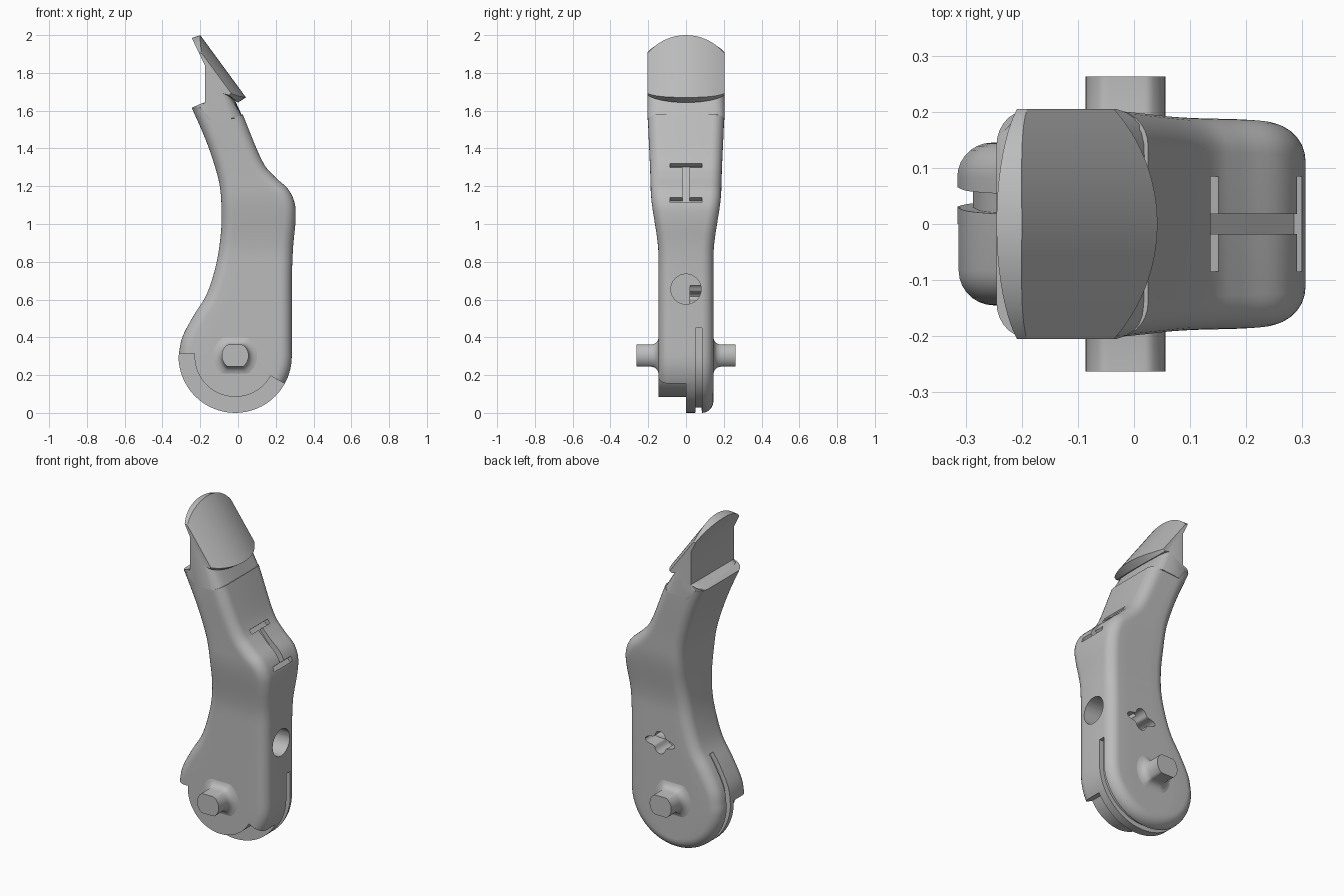
import bpy, bmesh, math
from mathutils import Vector

cube = bpy.data.objects.get("Cube")
if cube:
    bpy.data.objects.remove(cube, do_unlink=True)

grey = bpy.data.materials.new("plain_grey")
grey.use_nodes = True
grey.diffuse_color = (0.5, 0.5, 0.5, 1)
grey.node_tree.nodes["Principled BSDF"].inputs["Base Color"].default_value = (0.5, 0.5, 0.5, 1)


def loft(name, rings):
    """Closed skin through equal-length rings of 3D points, capped at both ends."""
    bm = bmesh.new()
    loops = [[bm.verts.new(p) for p in ring] for ring in rings]
    n = len(loops[0])
    for a, b in zip(loops, loops[1:]):
        for i in range(n):
            j = (i + 1) % n
            bm.faces.new((a[i], a[j], b[j], b[i]))
    if (rings[0][0] - rings[0][n // 2 - 1]).length > 1e-5:
        bm.faces.new(loops[0])
    bm.faces.new(loops[-1])
    bmesh.ops.remove_doubles(bm, verts=bm.verts, dist=1e-5)
    bmesh.ops.recalc_face_normals(bm, faces=bm.faces)
    mesh = bpy.data.meshes.new(name)
    bm.to_mesh(mesh)
    bm.free()
    mesh.materials.append(grey)
    obj = bpy.data.objects.new(name, mesh)
    bpy.context.collection.objects.link(obj)
    return obj


def prism(name, outline, y0, y1):
    return loft(name, [[Vector((x, y, z)) for x, z in outline] for y in (y0, y1)])


def activate(obj):
    bpy.ops.object.select_all(action='DESELECT')
    obj.select_set(True)
    bpy.context.view_layer.objects.active = obj


def cut(obj, cutter):
    cutter.hide_render = True
    mod = obj.modifiers.new("cut", 'BOOLEAN')
    mod.operation, mod.solver, mod.object = 'DIFFERENCE', 'EXACT', cutter
    activate(obj)
    bpy.ops.object.modifier_apply(modifier=mod.name)
    bpy.data.objects.remove(cutter, do_unlink=True)


def smooth(obj):
    activate(obj)
    bpy.ops.object.shade_smooth_by_angle(angle=math.radians(32))


def spline(pts, steps=5):
    p = [Vector(q) for q in pts]
    p = [p[0] * 2 - p[1]] + p + [p[-1] * 2 - p[-2]]
    out = []
    for a, b, c, d in zip(p, p[1:], p[2:], p[3:]):
        for i in range(steps):
            t = i / steps
            out.append(0.5 * (2 * b + (c - a) * t + (2 * a - 5 * b + 4 * c - d) * t * t
                              + (3 * b - a - 3 * c + d) * t ** 3))
    return out + [p[-2]]


def ease(a, b, z):
    t = min(max((z - a) / (b - a), 0), 1)
    return t * t * (3 - 2 * t)


def half_width(z):
    return 0.145 + 0.042 * ease(0.82, 1.2, z) + 0.016 * ease(1.15, 1.65, z)


def circle(cx, cz, r, n=32):
    return [(cx + r * math.cos(2 * math.pi * i / n), cz + r * math.sin(2 * math.pi * i / n))
            for i in range(n)]


# Side outlines of the link: round knuckle, then the two flowing edges
CX, CZ, R = -0.015, 0.3, 0.3
arc = [i * math.pi / 2 / 16 for i in range(16)]
left = [Vector((CX - R * math.sin(a), CZ - R * math.cos(a))) for a in arc]
right = [Vector((CX + R * math.sin(a), CZ - R * math.cos(a))) for a in arc]
left += spline([(-.315, .3), (-.295, .4), (-.235, .515), (-.165, .63), (-.115, .79), (-.09, .96),
                (-.088, 1.1), (-.1, 1.22), (-.14, 1.36), (-.185, 1.48), (-.245, 1.615)])
right += spline([(.285, .3), (.285, .45), (.285, .6), (.286, .74), (.292, .88), (.305, 1.02),
                 (.3, 1.11), (.265, 1.185), (.19, 1.255), (.125, 1.34), (.025, 1.58)])


def inward(pts, first, sign):
    out = []
    for i in range(len(pts)):
        before = pts[i - 1] if i else first
        t = (pts[min(i + 1, len(pts) - 1)] - before).normalized()
        out.append(Vector((t.y, -t.x)) * sign)
    return out


left_in = inward(left, right[1], 1)
right_in = inward(right, left[1], -1)

# Link body with rounded long edges
FILLET, K, MIDS = 0.062, 7, 4
rings = []
for l, r, ln, rn in zip(left, right, left_in, right_in):
    def edge(p, n):
        pts = []
        for k in range(K + 1):
            a = k / K * math.pi / 2
            q = p + n * FILLET * (1 - math.cos(a))
            pts.append((q, half_width(q.y) - FILLET * (1 - math.sin(a))))
        return pts
    le, re = edge(l, ln), edge(r, rn)
    mids = []
    for m in range(1, MIDS + 1):
        q = le[-1][0].lerp(re[-1][0], m / (MIDS + 1))
        mids.append((q, half_width(q.y)))
    half = le + mids + re[::-1]
    rings.append([Vector((q.x, -w, q.y)) for q, w in half]
                 + [Vector((q.x, w, q.y)) for q, w in half[::-1]])
body = loft("link_body", rings)

# Stepped hinge stop on the front half of the knuckle
sweep = [math.pi * 0.978 + i / 40 * (math.radians(331) - math.pi * 0.978) for i in range(41)]
ring = [(CX + 0.215 * math.cos(a), CZ + 0.215 * math.sin(a)) for a in sweep]
ring += [(CX + 0.5 * math.cos(a), CZ + 0.5 * math.sin(a)) for a in sweep[::-1]]
ring[-1] = (-0.5, ring[0][1])
cut(body, prism("stop_cutter", ring, -0.4, 0.0))

# Cord groove following the outline around the knuckle
path = [(p, n) for p, n in zip(left, left_in) if p.y <= 0.6][::-1]
bottom = len(path)
path += [(p, n) for p, n in zip(right[1:], right_in[1:]) if p.y <= 0.48]
groove = []
for i, (p, n) in enumerate(path):
    y = 0.035 + 0.032 * ease(0, bottom, i)
    a, b = p + n * 0.028, p - n * 0.05
    groove.append([Vector((q.x, y + s, q.y)) for q, s in
                   ((a, -.018), (a, .018), (b, .018), (b, -.018))])
cut(body, loft("groove_cutter", groove))

# Round socket in the outer edge
socket = [[Vector((x, y, z)) for y, z in circle(0, 0.655, 0.08)] for x in (0.05, 0.4)]
cut(body, loft("socket_cutter", socket))

# Lobed keyhole in the back face
lobes = []
for i in range(48):
    a = 2 * math.pi * i / 48
    r = 0.062 + 0.016 * math.cos(4 * a)
    lobes.append((0.07 + 1.25 * r * math.cos(a), 0.615 + 0.85 * r * math.sin(a)))
cut(body, prism("keyhole_cutter", lobes, 0.02, 0.3))

# Bar-ended slot on the outer bulge
top, low = Vector((0.13, 1.315)), Vector((0.3, 1.115))
along = (low - top).normalized()
out = Vector((-along.y, along.x))
for a, b, w in ((0, .026, .085), (.02, .25, .018), (.237, .263, .085)):
    p, q = top + along * a, top + along * b
    quad = [p - out * 0.02, q - out * 0.02, q + out * 0.1, p + out * 0.1]
    cut(body, prism("slot_cutter", quad, -w, w))
smooth(body)

# Fingertip with a convex nail, sliced across its width
u, n, back = Vector((.59, -.81)), Vector((.81, .59)), Vector((.43, -.9))
slices = []
for i in range(25):
    y = -0.205 * math.cos(math.pi * i / 24)
    t = (y / 0.205) ** 2
    s = 0.085 * (1 - math.sqrt(1 - 0.75 * t)) * 2
    tuck = Vector((0.06 * t ** 6, 0))
    drop = n * 0.05 * t
    profile = [Vector((-.245, 1.985)) + back * s, Vector((-.2, 2.0)) + u * s - drop,
               Vector((.042, 1.67)) - u * s * 0.75 - drop, Vector((0, 1.643)) - u * s * 0.7 - drop * 0.3,
               Vector((-.015, 1.652)) - u * s * 0.7 - drop * 0.3 - tuck * 0.3,
               Vector((.028, 1.56)) - tuck, Vector((-.2, 1.55)) + tuck,
               Vector((-.244, 1.614)) + tuck, Vector((-.175, 1.645)), Vector((-.175, 1.84))]
    slices.append([Vector((p.x, y, p.y)) for p in profile])
smooth(loft("nail_tip", slices))

# Flat-sided axle stubs with flared roots
flat = [(x, max(-.058, min(.058, z))) for x, z in circle(0, 0, 0.071, 48)]
for name, side in (("front_axle", -1), ("back_axle", 1)):
    stub = []
    for y, k in ((.1, 1.7), (.144, 1.7), (.148, 1.45), (.156, 1.22), (.168, 1.07), (.185, 1), (.263, 1)):
        stub.append([Vector((CX + x * k, side * y, 0.303 + z * k)) for x, z in flat])
    smooth(loft(name, stub))
